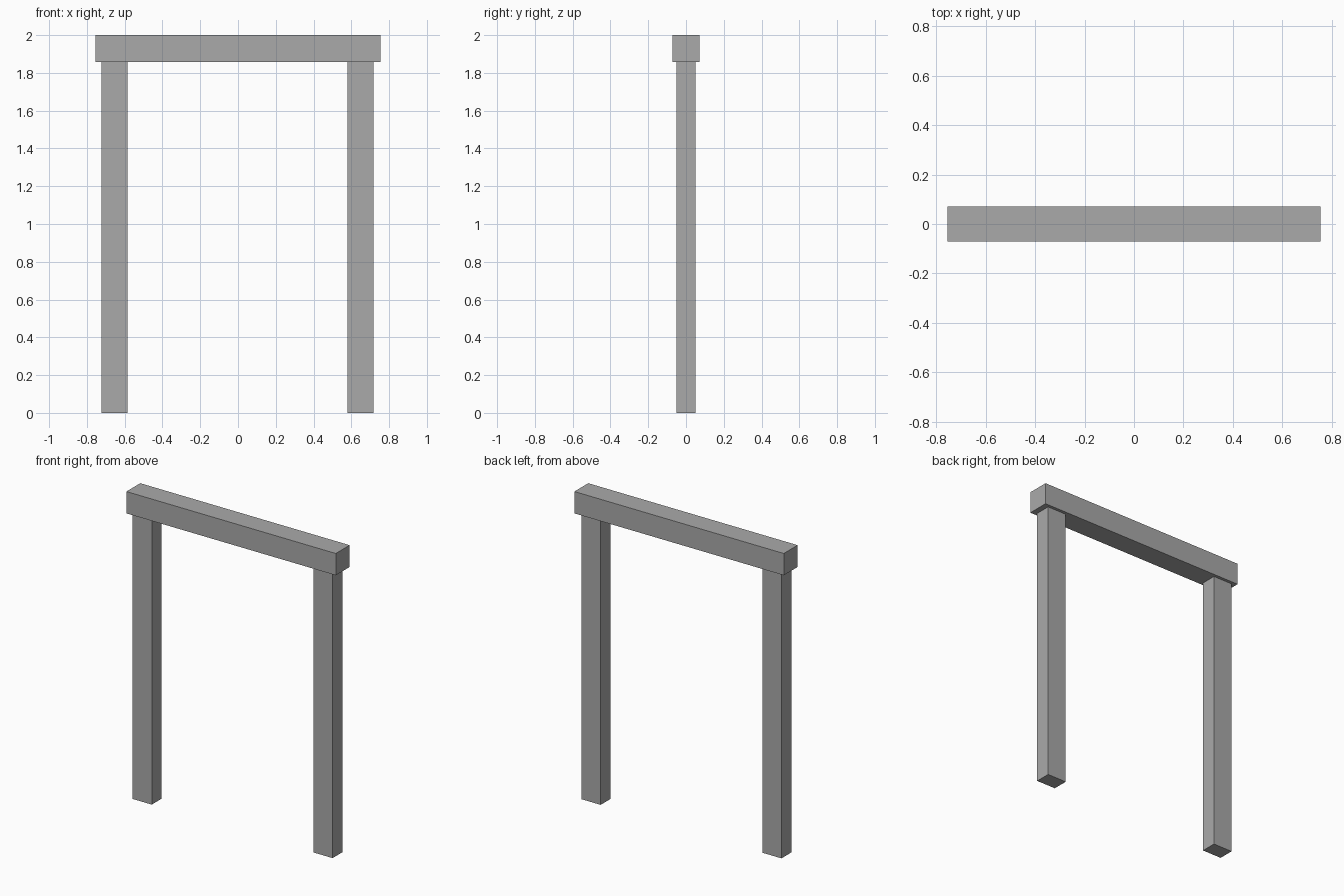
import bpy
import bmesh
from mathutils import Matrix, Vector

if "Cube" in bpy.data.objects:
    bpy.data.objects.remove(bpy.data.objects["Cube"])

grey = bpy.data.materials.new("plain_grey")
grey.diffuse_color = (0.40, 0.40, 0.40, 1.0)
grey.use_nodes = True
grey.node_tree.nodes["Principled BSDF"].inputs["Base Color"].default_value = grey.diffuse_color


def box(name, low, high):
    """Axis-aligned box between two corners."""
    low, high = Vector(low), Vector(high)
    bm = bmesh.new()
    bmesh.ops.create_cube(bm, size=1.0, matrix=Matrix.Diagonal((*(high - low), 1.0)))
    mesh = bpy.data.meshes.new(name)
    bm.to_mesh(mesh)
    bm.free()
    mesh.materials.append(grey)
    obj = bpy.data.objects.new(name, mesh)
    obj.location = (low + high) / 2
    bpy.context.collection.objects.link(obj)
    return obj


BEAM_BOTTOM = 1.858

# Crossbeam on top
box("crossbeam", (-0.754, -0.071, BEAM_BOTTOM), (0.754, 0.071, 2.0))

# Two upright posts, the right one set slightly further in
for name, x in (("left_post", -0.654), ("right_post", 0.648)):
    box(name, (x - 0.069, -0.051, 0.0), (x + 0.069, 0.051, BEAM_BOTTOM))
